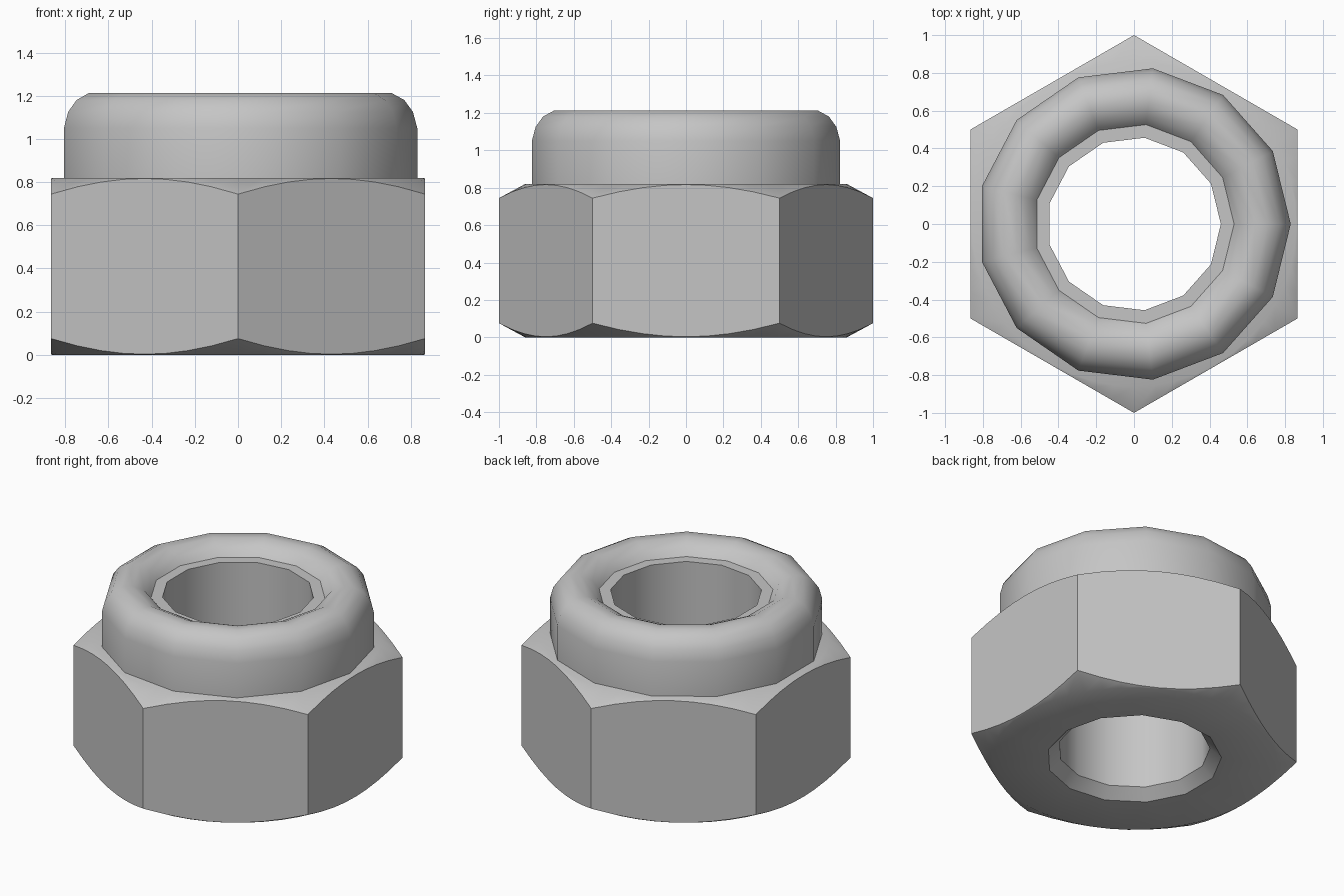
import bpy, bmesh
from math import cos, sin, radians, pi

cube = bpy.data.objects.get("Cube")
if cube:
    bpy.data.objects.remove(cube)

SIDES = 13         # facets of the round parts
HEX_STEPS = 48     # points around the hexagon
APOTHEM = cos(pi / 6)
HEX_TOP = 0.82
FLAT_R = 0.86      # where the corner chamfers begin
SLOPE = 0.54
BORE = 0.46
LIP = 0.53
INSERT_TOP = 1.13

steel = bpy.data.materials.new("Grey Steel")
steel.use_nodes = True
steel.diffuse_color = (0.56, 0.56, 0.56, 1)
steel.node_tree.nodes["Principled BSDF"].inputs["Base Color"].default_value = (0.56, 0.56, 0.56, 1)


def ring(bm, count, point):
    """Closed loop of vertices; point(angle) gives radius and height."""
    verts = []
    for k in range(count):
        a = 2 * pi * k / count
        r, z = point(a)
        verts.append(bm.verts.new((r * cos(a), r * sin(a), z)))
    return verts


def skin(bm, rings):
    """Quads between neighbouring rings of equal count."""
    for low, high in zip(rings, rings[1:]):
        n = len(low)
        for k in range(n):
            j = (k + 1) % n
            bm.faces.new((low[k], low[j], high[j], high[k]))


def lathe(bm, profile):
    rings = [ring(bm, SIDES, lambda a, p=p: p) for p in profile]
    skin(bm, rings)
    return rings


def loop_edges(bm, verts):
    return [bm.edges.get((verts[k - 1], verts[k])) for k in range(len(verts))]


def finish(name, bm):
    mesh = bpy.data.meshes.new(name)
    bm.to_mesh(mesh)
    bm.free()
    mesh.materials.append(steel)
    obj = bpy.data.objects.new(name, mesh)
    bpy.context.collection.objects.link(obj)
    bpy.ops.object.select_all(action='DESELECT')
    obj.select_set(True)
    bpy.context.view_layer.objects.active = obj
    bpy.ops.object.shade_smooth_by_angle(angle=radians(30))
    return obj


# Hexagonal body: conical chamfers cut curved edges into the six flats
def hex_radius(a):
    return APOTHEM / cos((a + pi / 6) % (pi / 3) - pi / 6)


def chamfer_drop(a):
    return (hex_radius(a) - FLAT_R) * SLOPE


bm = bmesh.new()
outer = [
    ring(bm, HEX_STEPS, lambda a: (FLAT_R, 0)),
    ring(bm, HEX_STEPS, lambda a: (hex_radius(a), chamfer_drop(a))),
    ring(bm, HEX_STEPS, lambda a: (hex_radius(a), HEX_TOP - chamfer_drop(a))),
    ring(bm, HEX_STEPS, lambda a: (FLAT_R, HEX_TOP)),
]
skin(bm, outer)
# Threaded hole with a countersunk mouth
bore = lathe(bm, [(BORE, HEX_TOP), (BORE, 0.065), (LIP, 0)])
# Flat bottom and top rings
for a, b in ((outer[0], bore[-1]), (outer[-1], bore[0])):
    bmesh.ops.bridge_loops(bm, edges=loop_edges(bm, a) + loop_edges(bm, b))
bmesh.ops.recalc_face_normals(bm, faces=bm.faces)
finish("hex_body", bm)

# Rounded collar rolled over the insert
bm = bmesh.new()
lathe(bm, [(0.83, HEX_TOP), (0.83, 1.05), (0.81, 1.125), (0.77, 1.18),
           (0.71, 1.213), (0.64, 1.213), (0.57, 1.18), (LIP, INSERT_TOP)])
finish("collar", bm)

# Locking insert inside the collar
bm = bmesh.new()
lathe(bm, [(LIP, INSERT_TOP), (BORE, INSERT_TOP), (BORE, HEX_TOP)])
finish("insert_ring", bm)
